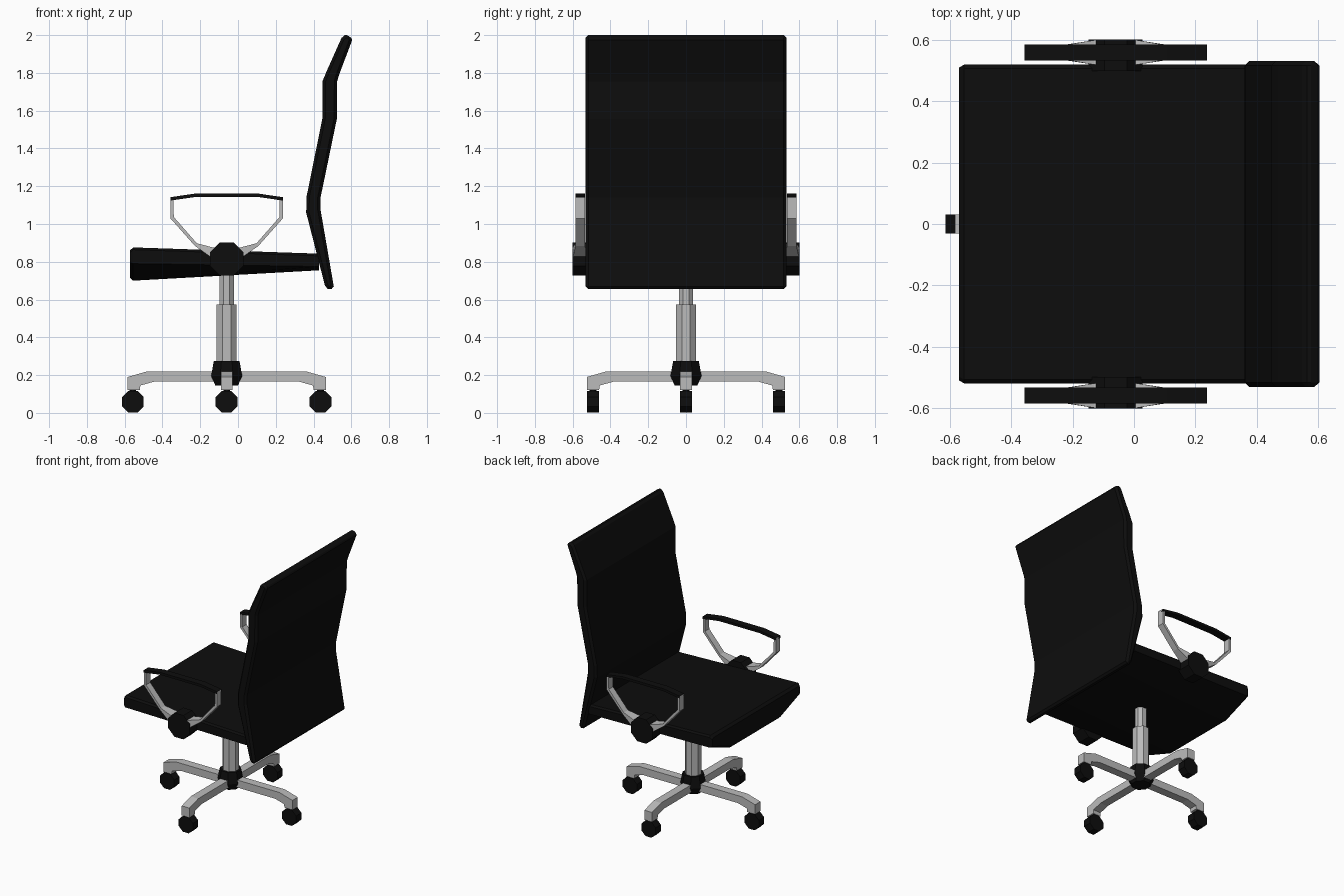
import bpy, bmesh
from math import pi, cos, sin

if "Cube" in bpy.data.objects:
    bpy.data.objects.remove(bpy.data.objects["Cube"])

CX = -0.06  # column axis in x


def material(name, rgb):
    m = bpy.data.materials.new(name)
    m.diffuse_color = (*rgb, 1)
    m.use_nodes = True
    m.node_tree.nodes["Principled BSDF"].inputs["Base Color"].default_value = m.diffuse_color
    return m


BLACK = material("black", (0.004, 0.004, 0.004))
METAL = material("metal", (0.5, 0.5, 0.5))


def loft(name, sections, mat, bevel=0):
    """Skin a list of equal-length 3D rings and cap both ends."""
    bm = bmesh.new()
    rings = [[bm.verts.new(p) for p in s] for s in sections]
    n = len(rings[0])
    for a, b in zip(rings, rings[1:]):
        for i in range(n):
            j = (i + 1) % n
            bm.faces.new((a[i], a[j], b[j], b[i]))
    bm.faces.new(rings[0])
    bm.faces.new(rings[-1])
    bmesh.ops.recalc_face_normals(bm, faces=bm.faces)
    me = bpy.data.meshes.new(name)
    bm.to_mesh(me)
    bm.free()
    me.materials.append(mat)
    ob = bpy.data.objects.new(name, me)
    bpy.context.collection.objects.link(ob)
    if bevel:
        mod = ob.modifiers.new("chamfer", 'BEVEL')
        mod.width, mod.segments = bevel, 1
        mod.limit_method, mod.angle_limit = 'ANGLE', 1.0
    return ob


def octagon(apothem):
    r = apothem / cos(pi / 8)
    return [(r * cos(pi / 8 + k * pi / 4), r * sin(pi / 8 + k * pi / 4)) for k in range(8)]


def turned(name, profile, mat):
    """Eight-sided upright turning on the column axis from (radius, z)."""
    return loft(name, [[(CX + x, y, z) for x, y in octagon(r)] for r, z in profile], mat)


def disc(name, x, z, apothem, y0, y1, mat, bevel=0):
    """Eight-sided disc with its axis along y."""
    return loft(name, [[(x + a, y, z + b) for a, b in octagon(apothem)] for y in (y0, y1)], mat, bevel)


# Backrest: side profile extruded across the width
back = [(.46, .675), (.475, .655), (.495, .655), (.507, .67), (.437, 1.075), (.437, 1.14),
        (.523, 1.555), (.525, 1.755), (.535, 1.79), (.605, 1.975), (.592, 2.0), (.565, 2.0),
        (.548, 1.985), (.472, 1.815), (.447, 1.755), (.447, 1.56), (.363, 1.145), (.361, 1.06)]
loft("backrest", [[(x, y, z) for x, z in back] for y in (-.532, .532)], BLACK, .015)

# Seat: flat top, sides rising from a flat belly, thinner towards the back
seat = []
for x, w, top, side, belly in [(-.572, .51, .86, .80, .715), (-.555, .52, .876, .79, .70),
                               (.43, .52, .843, .775, .755)]:
    seat.append([(x, -w, side), (x, -w, top - .012), (x, -w + .012, top), (x, w - .012, top),
                 (x, w, top - .012), (x, w, side), (x, .28, belly), (x, -.28, belly)])
loft("seat", seat, BLACK)

# Column and base hub
turned("gas_column_lower", [(.053, .2), (.053, .575)], METAL)
turned("gas_column_upper", [(.038, .56), (.038, .76)], METAL)
turned("base_hub", [(.06, .145), (.082, .195), (.068, .275)], BLACK)

# Four base legs with casters
leg = [(.03, .22), (.42, .22), (.49, .2), (.525, .19), (.525, .12), (.46, .12),
       (.457, .145), (.385, .165), (.03, .165)]
for k in range(4):
    c, s = round(cos(k * pi / 2)), round(sin(k * pi / 2))
    loft(f"base_leg_{k}", [[(CX + r * c - t * s, r * s + t * c, z) for r, z in leg]
                           for t in (-.031, .031)], METAL)
    wx, wy = CX + .497 * c, .492 * s
    disc(f"caster_wheel_{k}", wx, .059, .058, wy - .031, wy + .031, BLACK)
    loft(f"caster_stem_{k}", [[(wx + a, wy + b, z) for a, b in octagon(.018)]
                              for z in (.06, .15)], BLACK)

# Armrests: bracket half outline as (dx, outer z, inner dx, inner z, half width)
bracket = [(.298, 1.14, .281, 1.135, .025), (.298, 1.03, .280, 1.037, .025),
           (.167, .883, .158, .898, .025), (.07, .815, .07, .875, .04)]
pad = [(-.298, 1.138), (-.167, 1.157), (.167, 1.157), (.298, 1.138)]
for label, side in (("left", -1), ("right", 1)):
    yc = side * .56
    path = [(-a, b, -c, d, h) for a, b, c, d, h in bracket] + bracket[::-1]
    loft(f"arm_bracket_{label}",
         [[(CX + a, yc - h, b), (CX + a, yc + h, b), (CX + c, yc + h, d), (CX + c, yc - h, d)]
          for a, b, c, d, h in path], METAL)
    loft(f"arm_pad_{label}",
         [[(CX + x, yc - .026, z - .014), (CX + x, yc + .026, z - .014),
           (CX + x, yc + .026, z + .004), (CX + x, yc - .026, z + .004)] for x, z in pad], BLACK)
    disc(f"arm_hub_{label}", CX, .815, .088, side * .5, side * .602, BLACK)
